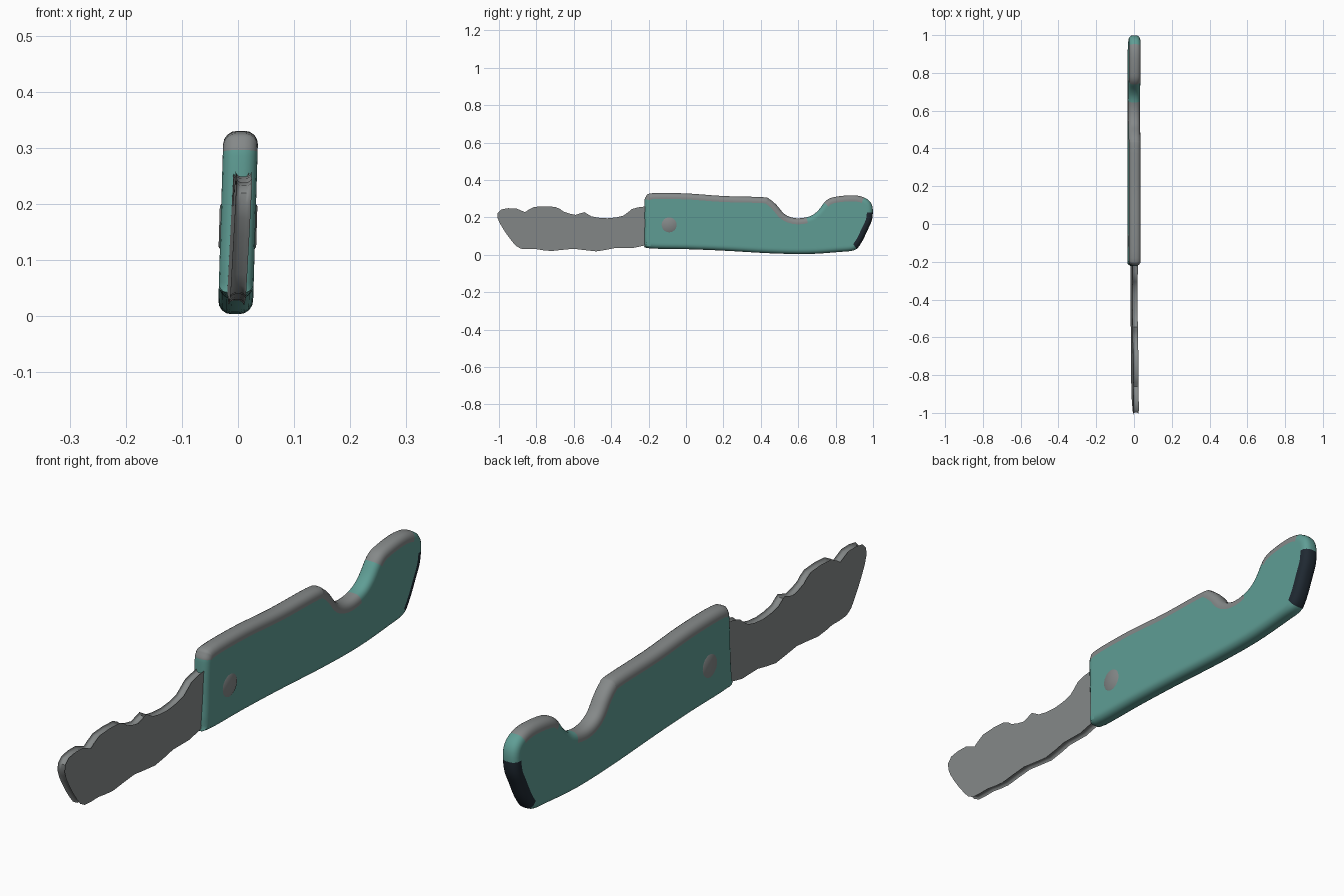
import bpy, bmesh, math
from mathutils import Vector

if "Cube" in bpy.data.objects:
    bpy.data.objects.remove(bpy.data.objects["Cube"])


def material(name, rgb):
    m = bpy.data.materials.new(name)
    m.diffuse_color = (*rgb, 1)
    m.use_nodes = True
    m.node_tree.nodes["Principled BSDF"].inputs["Base Color"].default_value = m.diffuse_color
    return m


TEAL = material("teal", (0.115, 0.34, 0.30))
GREY = material("steel grey", (0.235, 0.25, 0.25))
DARK = material("dark navy", (0.014, 0.022, 0.032))


def smooth_loop(pts, n):
    """Closed Catmull-Rom curve through (y, z) points."""
    p = [Vector(a) for a in pts]
    out = []
    for i in range(len(p)):
        a, b, c, d = (p[(i + k) % len(p)] for k in (-1, 0, 1, 2))
        for s in range(n):
            t = s / n
            out.append(0.5 * (2 * b + (c - a) * t + (2 * a - 5 * b + 4 * c - d) * t * t
                              + (3 * b - a - 3 * c + d) * t ** 3))
    return out


def slab(name, loop, half, r, shift, mats, rule, border=0.0):
    """Counter-clockwise (y, z) outline thickened along x with a rounded rim.
    rule(y, z, ny, nz, rim) gives the material index."""
    n = len(loop)
    normals = []
    for i in range(n):
        t = (loop[(i + 1) % n] - loop[i - 1]).normalized()
        normals.append(Vector((t.y, -t.x)))
    side = [(r * (1 - math.cos(a)), half - r + r * math.sin(a))
            for a in (math.radians(k * 22.5) for k in range(5))]
    if border:
        side.append((r + border, half))
    rings = [(d, -x) for d, x in reversed(side)] + side
    bm = bmesh.new()
    grid = []
    for d, x in rings:
        row = []
        for p, m in zip(loop, normals):
            q = p - m * d
            row.append(bm.verts.new((x + shift(q.x, q.y), q.x, q.y)))
        grid.append(row)
    for a, b in zip(grid, grid[1:]):
        for i in range(n):
            j = (i + 1) % n
            f = bm.faces.new((a[i], a[j], b[j], b[i]))
            mid = (loop[i] + loop[j]) / 2
            nm = (normals[i] + normals[j]).normalized()
            f.material_index = rule(mid.x, mid.y, nm.x, nm.y)
    bm.faces.new(grid[0])
    bm.faces.new(grid[-1])
    bmesh.ops.recalc_face_normals(bm, faces=bm.faces)
    return finish(name, bm, mats)


def finish(name, bm, mats):
    me = bpy.data.meshes.new(name)
    bm.to_mesh(me)
    bm.free()
    for m in mats:
        me.materials.append(m)
    ob = bpy.data.objects.new(name, me)
    bpy.context.collection.objects.link(ob)
    bpy.context.view_layer.objects.active = ob
    ob.select_set(True)
    bpy.ops.object.shade_smooth_by_angle(angle=math.radians(40))
    ob.select_set(False)
    return ob


# handle with thumb notch
handle_pts = [(-0.222, 0.06), (-0.20, 0.035), (0.0, 0.03), (0.2, 0.022), (0.45, 0.008),
              (0.65, 0.004), (0.82, 0.015), (0.90, 0.025), (0.935, 0.06), (0.97, 0.13),
              (0.995, 0.19), (0.996, 0.26), (0.965, 0.30), (0.90, 0.318), (0.80, 0.31),
              (0.75, 0.29), (0.705, 0.235), (0.66, 0.205), (0.59, 0.195), (0.53, 0.215),
              (0.485, 0.265), (0.45, 0.295), (0.41, 0.308), (0.2, 0.314), (0.0, 0.328),
              (-0.18, 0.329), (-0.215, 0.31), (-0.222, 0.27), (-0.222, 0.15)]


def handle_rule(y, z, ny, nz):
    if y > 0.9 and ny > 0.5 and 0.03 < z < 0.235:
        return 2                                    # dark butt end
    if nz > 0.25 and not 0.64 < y < 0.74 and y < 0.955:
        return 1                                    # grey spine
    return 0


def handle_shift(y, z):
    return 0.03 * (z - 0.16)


slab("handle", smooth_loop(handle_pts, 4), 0.031, 0.024, handle_shift,
     [TEAL, GREY, DARK], handle_rule, border=0.008)

# worn blade
blade_pts = [(-0.15, 0.06), (-0.22, 0.06), (-0.29, 0.045), (-0.38, 0.046), (-0.48, 0.028),
             (-0.60, 0.042), (-0.72, 0.03), (-0.80, 0.04), (-0.88, 0.042), (-0.92, 0.075),
             (-0.97, 0.145), (-0.998, 0.20), (-0.985, 0.233), (-0.91, 0.238), (-0.86, 0.218),
             (-0.81, 0.246), (-0.70, 0.246), (-0.66, 0.222), (-0.59, 0.203), (-0.545, 0.218),
             (-0.51, 0.196), (-0.42, 0.185), (-0.33, 0.20), (-0.285, 0.235), (-0.22, 0.248),
             (-0.15, 0.248)]
blade_pts = blade_pts[::-1]


def blade_rule(y, z, ny, nz):
    return 1 if nz > 0.5 and z > 0.2 and (y < -0.89 or -0.825 < y < -0.69) else 0


def blade_shift(y, z):
    return 0.003 + 0.05 * (z - 0.14) - 0.008 * (y + 0.6)


slab("blade", smooth_loop(blade_pts[::-1], 2), 0.014, 0.010, blade_shift,
     [GREY, DARK], blade_rule)

# pivot rivet heads on both sides
for s, label in ((1, "right"), (-1, "left")):
    bm = bmesh.new()
    bmesh.ops.create_cone(bm, cap_ends=True, segments=24, radius1=0.046, radius2=0.036, depth=0.006)
    for v in bm.verts:
        x, y, z = v.co
        v.co = (s * (0.0305 + z), -0.09 + x, 0.16 + y)
        v.co.x += handle_shift(v.co.y, v.co.z)
    bmesh.ops.recalc_face_normals(bm, faces=bm.faces)
    finish("rivet_" + label, bm, [GREY])
